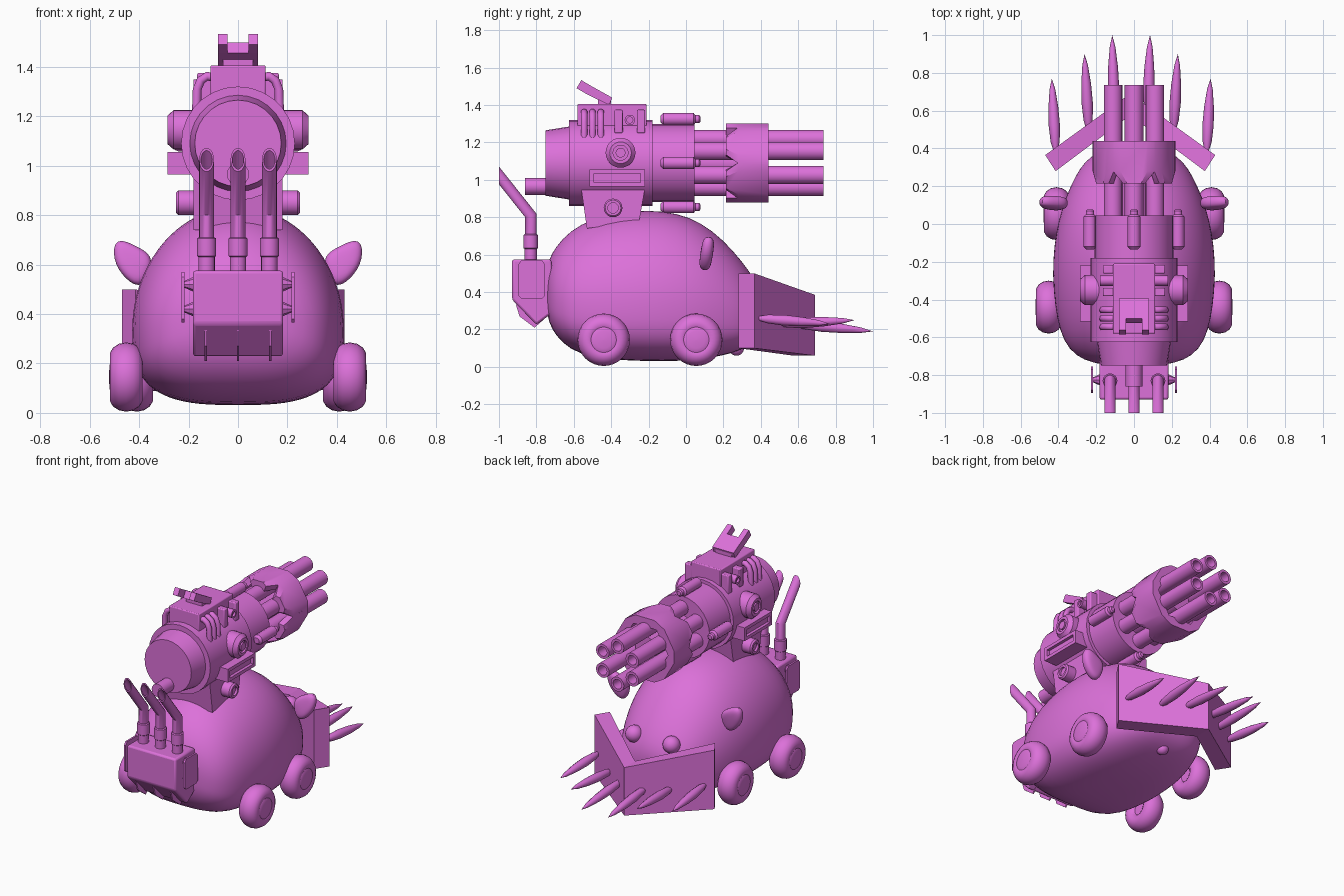
import bpy, bmesh, math
from mathutils import Vector, Matrix

if "Cube" in bpy.data.objects:
    bpy.data.objects.remove(bpy.data.objects["Cube"])

orchid = bpy.data.materials.new("orchid_pink")
orchid.diffuse_color = (0.72, 0.165, 0.70, 1)
orchid.use_nodes = True
orchid.node_tree.nodes["Principled BSDF"].inputs["Base Color"].default_value = orchid.diffuse_color
TAU = math.tau
GUN_Z = 1.09


def make(name, verts, faces, angle=35, bevel=0, subsurf=0):
    me = bpy.data.meshes.new(name)
    me.from_pydata([tuple(v) for v in verts], [], faces)
    bm = bmesh.new()
    bm.from_mesh(me)
    bmesh.ops.remove_doubles(bm, verts=bm.verts, dist=1e-5)
    bmesh.ops.recalc_face_normals(bm, faces=bm.faces)
    bm.to_mesh(me)
    bm.free()
    me.materials.append(orchid)
    ob = bpy.data.objects.new(name, me)
    bpy.context.collection.objects.link(ob)
    bpy.ops.object.select_all(action='DESELECT')
    ob.select_set(True)
    bpy.context.view_layer.objects.active = ob
    bpy.ops.object.shade_smooth_by_angle(angle=math.radians(angle))
    if bevel:
        m = ob.modifiers.new("bevel", 'BEVEL')
        m.width, m.segments = bevel, 2
    if subsurf:
        m = ob.modifiers.new("subsurf", 'SUBSURF')
        m.levels = m.render_levels = subsurf
    return ob


def loft(name, rings, closed=False, **kw):
    """Skin rings of equal length; ends are capped unless the loft is closed."""
    n, k = len(rings[0]), len(rings)
    verts = [p for r in rings for p in r]
    faces = []
    for i in range(k if closed else k - 1):
        a, b = i * n, (i + 1) % k * n
        faces += [(a + j, a + (j + 1) % n, b + (j + 1) % n, b + j) for j in range(n)]
    if not closed:
        faces += [tuple(range(n)), tuple(range((k - 1) * n, k * n))]
    return make(name, verts, faces, **kw)


def lathe(name, profile, origin, axis, n=24, **kw):
    """Turn (radius, distance) pairs around an axis starting at origin."""
    q = Vector(axis).to_track_quat('Z', 'Y')
    rings = [[Vector(origin) + q @ Vector((max(r, 1e-4) * math.cos(TAU * j / n),
              max(r, 1e-4) * math.sin(TAU * j / n), d)) for j in range(n)] for r, d in profile]
    return loft(name, rings, **kw)


def prism_x(name, pts, x0, x1, **kw):
    """Extrude a (y, z) outline between two x values."""
    return loft(name, [[(x, y, z) for y, z in pts] for x in (x0, x1)], **kw)


def box(name, x0, x1, y0, y1, z0, z1, **kw):
    return prism_x(name, [(y0, z0), (y1, z0), (y1, z1), (y0, z1)], x0, x1, **kw)


def ball(name, c, r):
    lathe(name, [(r * math.sin(math.pi * i / 12), -r * math.cos(math.pi * i / 12))
                 for i in range(13)], c, (0, 1, 0))


# Body: plump egg with a flattened belly (y, bottom, top, half width)
stations = [(-.755, .40, .43, .03), (-.75, .33, .50, .13), (-.735, .24, .57, .22),
            (-.70, .17, .64, .31), (-.62, .09, .73, .375), (-.50, .05, .795, .41),
            (-.35, .035, .83, .428), (-.20, .03, .84, .432), (-.05, .03, .825, .415),
            (.08, .04, .775, .385), (.20, .06, .68, .338), (.30, .09, .565, .285),
            (.36, .13, .48, .23), (.40, .19, .40, .14), (.41, .25, .33, .05)]
rings = []
for y, zb, zt, w in stations:
    zm, ring = zb + .38 * (zt - zb), []
    for j in range(40):
        c, s = math.cos(TAU * j / 40), math.sin(TAU * j / 40)
        if s >= 0:
            ring.append((w * c, y, zm + (zt - zm) * s))
        else:
            ring.append((w * math.copysign(abs(c) ** .667, c), y, zm - (zm - zb) * (-s) ** .667))
    rings.append(ring)
loft("body", rings, angle=80, subsurf=1)

# Face: eyes, small mouth and ears
for s in (-1, 1):
    ball("eye", (.14 * s, .355, .445), .055)
    outline = [(.33, .63), (.40, .67), (.50, .72), (.51, .62), (.46, .54), (.38, .49)]
    loft("ear", [[(s * (.42 + (x - .42) * k), .11 + d + (z - .6) * .1, .605 + (z - .605) * k)
                  for x, z in outline] for d, k in ((-.035, .6), (-.02, 1), (.02, 1), (.035, .6))],
         angle=80, subsurf=2)
ball("mouth", (0, .27, .10), .04)

# Wheels: fat rounded tyre with a domed hub
for s in (-1, 1):
    for y, x in ((-.44, .452), (.055, .41)):
        tyre = [(.085 + .055 * math.cos(TAU * i / 14), .068 * math.sin(TAU * i / 14))
                for i in range(14)]
        lathe("tyre", tyre, (x * s, y, .145), (s, 0, 0), n=32, closed=True, angle=60)
        lathe("hub", [(.09, -.04), (.09, .05), (.075, .062), (.045, .068), (0, .07)],
              (x * s, y, .145), (s, 0, 0))

# Plough: V-shaped blade with tall wing ends
CX = -.02
for s in (-1, 1):
    tip = [(.45, .365, .10), (.45, .365, .50), (.395, .28, .50), (.395, .28, .10)]
    nose = [(0, .69, .06), (0, .69, .385), (0, .575, .385), (0, .575, .06)]
    loft("plough_wing", [[(CX + s * x, y, z) for x, y, z in r] for r in (tip, nose)])

# Spikes: slender spindles on the blade
for s in (-1, 1):
    for base, end in (((.40, .39, .26), (.42, .77, .23)), ((.225, .50, .23), (.247, .90, .25)),
                      ((.09, .58, .23), (.10, 1.0, .19))):
        a, b = [Vector((-.015 + s * p[0], p[1], p[2])) for p in (base, end)]
        L = (b - a).length
        lathe("spike", [(.012, 0), (.024, .12 * L), (.03, .35 * L), (.026, .6 * L),
                        (.015, .85 * L), (0, L)], a, b - a, n=10, angle=50)

# Gun housing: tapered rear, wide receiver, narrower collar and inner core
lathe("gun_housing", [(.175, 0), (.195, .125), (.23, .125), (.23, .57), (.208, .57),
                      (.208, .795)], (0, -.75, GUN_Z), (0, 1, 0), n=28)
lathe("barrel_core", [(.08, 0), (.08, .40)], (0, .03, GUN_Z), (0, 1, 0))
lathe("rear_nozzle", [(.045, 0), (.045, .13)], (0, -.86, .965), (0, 1, 0), n=16)

# Six hollow barrels, each with a clamp plate around the bundle
for i in range(6):
    a = math.radians(90 + 60 * i)
    bx, bz = .128 * math.cos(a), GUN_Z + .128 * math.sin(a)
    lathe("barrel", [(.049, 0), (.049, .705), (.032, .705), (.032, .55), (0, .55)],
          (bx, .03, bz), (0, 1, 0), n=18)
    rot = Matrix.Rotation(a - math.pi / 2, 3, 'Y')
    rot = Matrix.Rotation(-(a - math.pi / 2), 3, 'Y')
    shape = [(-.115, .44), (.115, .44), (.115, .28), (.06, .215), (-.06, .215), (-.115, .28)]
    plate = [[rot @ Vector((x * k, y, r)) + Vector((0, 0, GUN_Z)) for x, y in shape]
             for r, k in ((.15, .75), (.188, .97), (.21, .62))]
    loft("barrel_clamp", plate)

# Rounded lugs around the collar
for i in range(4):
    a = TAU * i / 4
    c = (.233 * math.cos(a), -.135, GUN_Z + .235 * math.sin(a))
    lathe("collar_lug", [(.02, 0), (.034, .015), (.034, .175), (.022, .185), (.022, .205),
                         (.014, .212)], c, (0, 1, 0), n=14)

# Top block and forked sight
box("top_block", -.112, .112, -.58, -.21, 1.24, 1.405, bevel=.006)
box("sight_base", -.06, .06, -.47, -.40, 1.39, 1.43)
prism_x("sight_plate", [(-.41, 1.40), (-.395, 1.44), (-.50, 1.498), (-.525, 1.455)], -.08, .08)
for s in (-1, 1):
    prism_x("sight_prong", [(-.50, 1.498), (-.525, 1.455), (-.585, 1.49), (-.56, 1.533)],
            .042 * s, .08 * s)

# Fittings repeated on both sides of the gun
for s in (-1, 1):
    for y in (-.545, -.50, -.455):
        path = [(.09, 1.355), (.125, 1.362), (.15, 1.345), (.165, 1.31), (.168, 1.22)]
        rings = []
        for i, (x, z) in enumerate(path):
            p, q = path[max(i - 1, 0)], path[min(i + 1, 4)]
            t = Vector((q[0] - p[0], q[1] - p[1])).normalized()
            rings.append([(s * (x - t.y * .018 * math.cos(TAU * j / 10)),
                           y + .018 * math.sin(TAU * j / 10),
                           z + t.x * .018 * math.cos(TAU * j / 10)) for j in range(10)])
        loft("side_hose", rings, angle=60)
    for y in (-.36, -.24):
        box("side_bracket", .10 * s, .165 * s, y - .022, y + .022, 1.25, 1.375, bevel=.006)
    lathe("side_bolt", [(.028, 0), (.028, .08), (.016, .08), (.016, .065), (0, .065)],
          (.10 * s, -.30, 1.32), (s, 0, 0), n=16)
    lathe("side_cap", [(.08, 0), (.08, .075), (.058, .10), (.04, .10), (.04, .085),
                       (.026, .085), (.026, .10), (0, .10)], (.185 * s, -.35, 1.145), (s, 0, 0))
    # Side rail: a frame with a recessed slot
    frame = []
    for x, m in ((.15, 0), (.285, 0), (.285, .022), (.265, .022)):
        frame.append([(s * x, -.515 + m, .965 + m), (s * x, -.22 - m, .965 + m),
                      (s * x, -.22 - m, 1.055 - m), (s * x, -.515 + m, 1.055 - m)])
    loft("side_rail", frame)
    lathe("mount_cap", [(.05, 0), (.05, .075), (.042, .085), (.028, .085), (.028, .07),
                        (0, .07)], (.165 * s, -.39, .85), (s, 0, 0), n=20)

# Mount joining the gun to the body
prism_x("gun_mount", [(-.56, .95), (-.22, .95), (-.25, .78), (-.53, .74)], -.18, .18)

# Engine box with side panels and lower fins
prism_x("engine_box", [(-.93, .575), (-.72, .575), (-.70, .30), (-.80, .225), (-.93, .36)],
        -.183, .183, bevel=.012)
for s in (-1, 1):
    prism_x("engine_side_panel", [(-.88, .57), (-.77, .57), (-.755, .55), (-.755, .38),
                                  (-.77, .365), (-.88, .365), (-.895, .38), (-.895, .55)],
            .216 * s, .228 * s)
    for z in (.42, .52):
        lathe("panel_stud", [(.03, 0), (.012, .04)], (.18 * s, -.825, z), (s, 0, 0), n=8)
for x in (-.13, 0, .13):
    prism_x("engine_fin", [(-.91, .335), (-.89, .27), (-.81, .21), (-.73, .28), (-.80, .33)],
            x - .005, x + .005)

# Exhaust pipes: collar, straight riser and a bent open end
d = Vector((0, -.62, .78))


def pipe_ring(x, r, stage):
    pts = []
    for j in range(18):
        c, s = r * math.cos(TAU * j / 18), r * math.sin(TAU * j / 18)
        p = Vector((x + c, -.83 + s, .56 if stage == 0 else .81 + .35 * s))
        if stage == 2:
            p += d * ((-1 - p.y) / d.y)
        pts.append(p)
    return pts


for x in (-.127, 0, .127):
    loft("exhaust_pipe", [pipe_ring(x, .03, 0), pipe_ring(x, .03, 1), pipe_ring(x, .03, 2),
                          pipe_ring(x, .023, 2), pipe_ring(x, .023, 1)])
    lathe("exhaust_collar", [(.033, 0), (.033, .06), (.039, .065), (.039, .135), (.033, .14)],
          (x, -.83, .57), (0, 0, 1), n=18)
